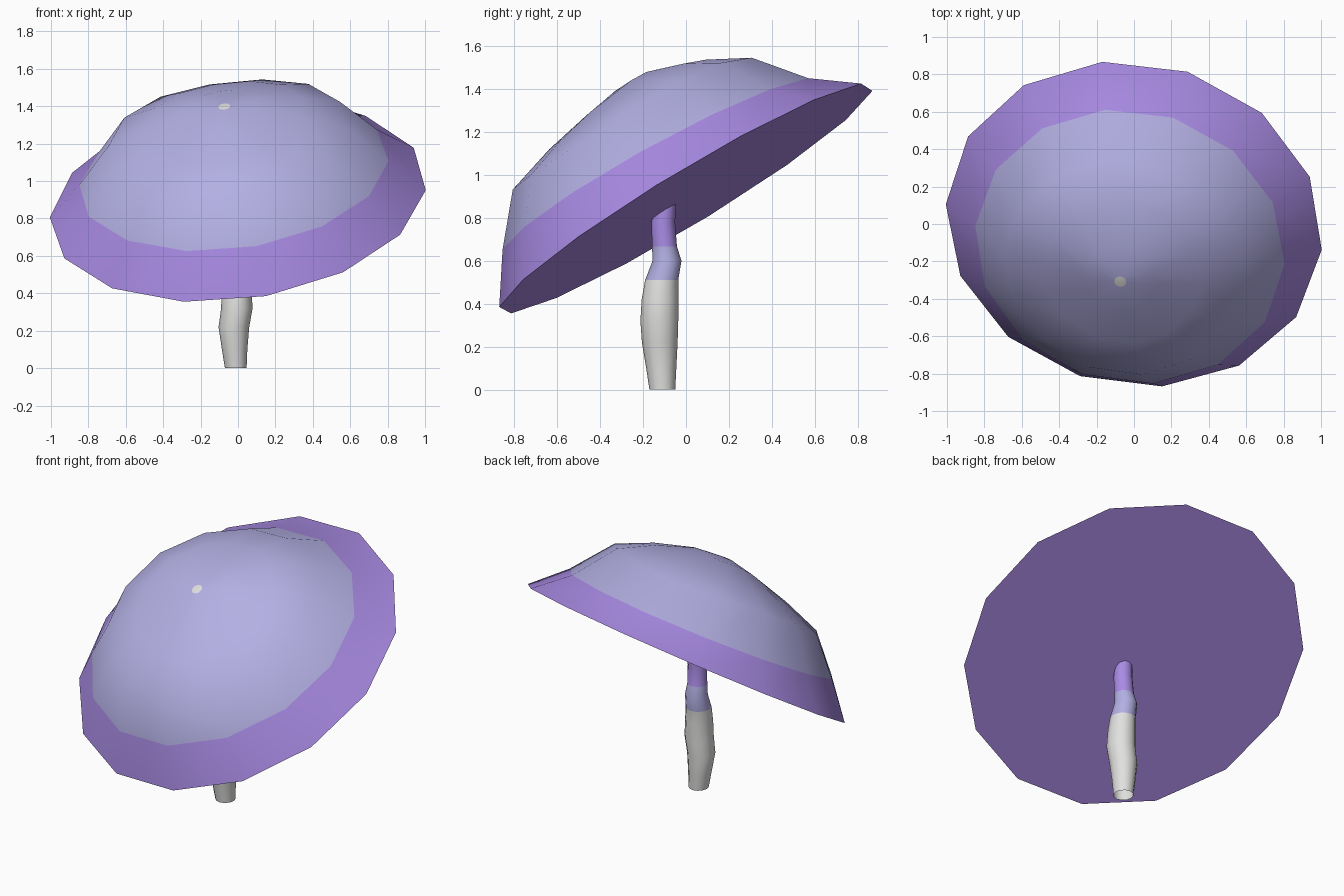
import bpy, math
from mathutils import Matrix, Vector

if "Cube" in bpy.data.objects:
    bpy.data.objects.remove(bpy.data.objects["Cube"])


def material(name, rgb):
    m = bpy.data.materials.new(name)
    m.use_nodes = True
    m.diffuse_color = (*rgb, 1)
    m.node_tree.nodes["Principled BSDF"].inputs["Base Color"].default_value = (*rgb, 1)
    return m


purple = material("purple", (0.40, 0.26, 0.78))
lavender = material("lavender", (0.45, 0.43, 0.77))
off_white = material("off_white", (0.75, 0.75, 0.74))
palette = [purple, lavender, off_white]


def lofted(name, rings, band_colours, end_colours):
    """Skin a stack of equal rings; an end with colour None stays open."""
    n = len(rings[0])
    verts = [p for ring in rings for p in ring]
    faces, colours = [], []
    for k, colour in enumerate(band_colours):
        for i in range(n):
            j = (i + 1) % n
            faces.append([k * n + i, k * n + j, (k + 1) * n + j, (k + 1) * n + i])
            colours.append(colour)
    ends = [list(reversed(range(n))), list(range(len(verts) - n, len(verts)))]
    for face, colour in zip(ends, end_colours):
        if colour is not None:
            faces.append(face)
            colours.append(colour)
    mesh = bpy.data.meshes.new(name)
    mesh.from_pydata(verts, [], faces)
    for m in palette:
        mesh.materials.append(m)
    for face, colour in zip(mesh.polygons, colours):
        face.material_index = colour
    obj = bpy.data.objects.new(name, mesh)
    bpy.context.collection.objects.link(obj)
    bpy.ops.object.select_all(action="DESELECT")
    obj.select_set(True)
    bpy.context.view_layer.objects.active = obj
    bpy.ops.object.shade_smooth_by_angle(angle=math.radians(45))
    return obj


# Cap: lumpy fourteen-sided dome on a flat underside, with a pale spot on top
# Each ring: radius, height, change of radius and height towards the back, lump size
SIDES = 14
profile = [
    (1.015, 0.0, 0.0, 0.0, 0.0),
    (0.835, 0.19, -0.027, -0.035, 0.0),
    (0.65, 0.41, -0.025, -0.02, 0.015),
    (0.43, 0.505, 0.0, -0.005, 0.012),
    (0.20, 0.575, 0.0, 0.01, 0.006),
    (0.032, 0.60, 0.0, 0.0, 0.0),
]
cap_rings = []
for radius, height, dr, dh, lump in profile:
    ring = []
    for i in range(SIDES):
        a = math.radians(20) + math.tau * i / SIDES
        a -= 0.02 * math.cos(a + 0.4)
        back = math.sin(a)
        r = radius + dr * back
        z = height + dh * back + lump * math.sin(3 * a)
        ring.append((r * math.cos(a), r * back, z))
    cap_rings.append(ring)
cap = lofted("cap", cap_rings, [0, 1, 1, 1, 1], (0, 2))
tilt = Vector((0, 0, 1)).rotation_difference(Vector((-0.123, -0.514, 0.849)))
cap.matrix_world = Matrix.Translation((0, 0, 0.889)) @ tilt.to_matrix().to_4x4()

# Stem: gently bent stalk; each ring is height, centre x, centre y, half width, half depth
stalk = [
    (0.0, -0.012, -0.11, 0.058, 0.06),
    (0.10, -0.018, -0.115, 0.068, 0.07),
    (0.22, -0.022, -0.122, 0.082, 0.083),
    (0.32, -0.006, -0.124, 0.084, 0.088),
    (0.42, -0.008, -0.121, 0.08, 0.085),
    (0.51, -0.01, -0.113, 0.075, 0.077),
    (0.60, -0.012, -0.088, 0.066, 0.067),
    (0.665, -0.01, -0.10, 0.058, 0.058),
    (0.78, -0.006, -0.106, 0.056, 0.055),
    (0.88, 0.0, -0.09, 0.05, 0.045),
]
stem_rings = [
    [(cx + w * math.cos(math.tau * i / 12), cy + d * math.sin(math.tau * i / 12), z)
     for i in range(12)]
    for z, cx, cy, w, d in stalk
]
lofted("stem", stem_rings, [2] * 5 + [1] * 2 + [0] * 2, (None, 0))
